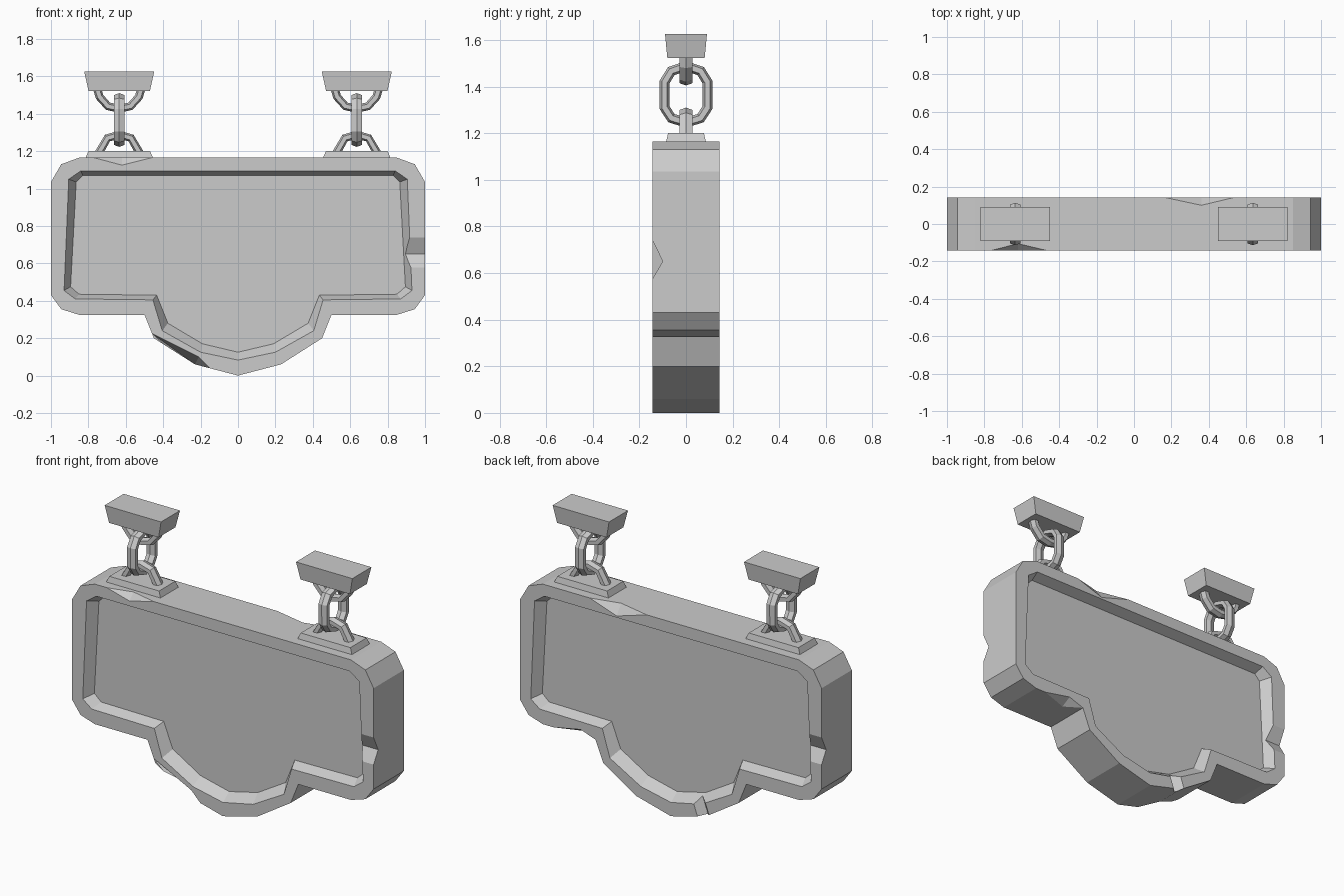
import bpy, bmesh
from mathutils import Vector

cube = bpy.data.objects.get("Cube")
if cube:
    bpy.data.objects.remove(cube, do_unlink=True)

stone = bpy.data.materials.new("plain_grey")
stone.use_nodes = True
GREY = (0.6, 0.6, 0.6, 1)
stone.diffuse_color = GREY
stone.node_tree.nodes["Principled BSDF"].inputs["Base Color"].default_value = GREY

HALF_DEPTH = 0.143
FLOOR_Y = 0.083


def make_object(name, bm):
    bmesh.ops.recalc_face_normals(bm, faces=bm.faces)
    mesh = bpy.data.meshes.new(name)
    bm.to_mesh(mesh)
    bm.free()
    mesh.materials.append(stone)
    obj = bpy.data.objects.new(name, mesh)
    bpy.context.collection.objects.link(obj)
    return obj


def loft(name, loops, close=False):
    """Skin rings of 3D points; cap the ends unless the loft closes on itself."""
    bm = bmesh.new()
    rings = [[bm.verts.new(p) for p in loop] for loop in loops]
    pairs = list(zip(rings, rings[1:]))
    if close:
        pairs.append((rings[-1], rings[0]))
    else:
        bm.faces.new(rings[0])
        bm.faces.new(rings[-1])
    n = len(rings[0])
    for a, b in pairs:
        for i in range(n):
            j = (i + 1) % n
            bm.faces.new((a[i], a[j], b[j], b[i]))
    return make_object(name, bm)


def hull(name, points):
    bm = bmesh.new()
    for p in points:
        bm.verts.new(p)
    bmesh.ops.convex_hull(bm, input=bm.verts)
    return make_object(name, bm)


def mirrored(half):
    """Complete a right-hand profile that starts on the centre line."""
    return half + [(-x, z) for x, z in reversed(half) if x > 0]


def at_y(profile, y):
    return [(x, y, z) for x, z in profile]


def carve(target, cutter):
    mod = target.modifiers.new("carve", "BOOLEAN")
    mod.operation, mod.solver, mod.object = "DIFFERENCE", "EXACT", cutter
    cutter.hide_render = True
    bpy.context.view_layer.objects.active = target
    bpy.ops.object.modifier_apply(modifier=mod.name)
    bpy.data.objects.remove(cutter, do_unlink=True)


# Sign board: extruded outline with a sloped recess on both faces
outline = mirrored([(0, 0), (.23, .06), (.45, .2), (.5, .325), (.85, .325), (.945, .355),
                    (1, .43), (1, 1.035), (.945, 1.13), (.85, 1.165)])
opening = mirrored([(0, .083), (.2, .125), (.405, .24), (.455, .405), (.87, .41),
                    (.93, .455), (.905, 1.05), (.84, 1.095)])
floor = mirrored([(0, .125), (.19, .17), (.375, .28), (.435, .43), (.85, .435),
                  (.895, .475), (.865, 1.035), (.83, 1.07)])
board = loft("sign_board", [at_y(outline, -HALF_DEPTH), at_y(outline, HALF_DEPTH)])
for side in (-1, 1):
    carve(board, loft("recess_cutter", [
        at_y(opening, side * (HALF_DEPTH + .05)),
        at_y(opening, side * HALF_DEPTH),
        at_y(floor, side * FLOOR_Y)]))


# Chips along the board edges: ends a and b, deepest points on face and rim
def edge_chip(a, b, face, rim, rim_y, side, outward):
    out = Vector((outward[0], side, outward[1])) * .05
    y = side * HALF_DEPTH
    pa, pb = Vector((a[0], y, a[1])), Vector((b[0], y, b[1]))
    carve(board, hull("chip_cutter", [
        pa, pb, (face[0], y, face[1]), (rim[0], side * rim_y, rim[1]),
        pa.lerp(pb, .5) + out]))


edge_chip((-.77, 1.165), (-.46, 1.165), (-.62, 1.125), (-.62, 1.165), .105, -1, (0, 1))
edge_chip((.16, 1.165), (.54, 1.165), (.36, 1.105), (.36, 1.165), .1, 1, (0, 1))
edge_chip((.78, .325), (.5, .325), (.6, .36), (.6, .325), .08, 1, (0, -1))
edge_chip((-.46, .225), (-.15, .039), (-.21, .1), (-.23, .06), .04, -1, (-.5, -1))


# Notches cut straight across the rim
def rim_notch(start, end, low, high, side):
    start, end = Vector(start), Vector(end)
    along = (end - start).normalized()
    across = Vector((-along.z, 0, along.x))
    loops = []
    for p in (start, end):
        deep = p + Vector((0, side * .1, 0))
        face = p + Vector((0, side * (HALF_DEPTH + .01), 0))
        loops.append([deep, face + across * high, face - across * low])
    carve(board, loft("notch_cutter", loops))


rim_notch((.885, 0, .65), (1.05, 0, .65), .09, .11, -1)
rim_notch((-.885, 0, .65), (-1.05, 0, .65), .11, .09, 1)
rim_notch((-.175, 0, .17), (-.225, 0, .03), .05, .05, 1)


# Tapered blocks for the chain mounts
def tapered_block(name, x, bottom, top):
    loops = []
    for hx, hy, z in (bottom, top):
        loops.append([(x + sx * hx, sy * hy, z)
                      for sx, sy in ((-1, -1), (1, -1), (1, 1), (-1, 1))])
    return loft(name, loops)


# Chain links: six-sided bar swept along a path in the xz or yz plane
def chain_link(name, x, path, closed, along_y):
    pts = [Vector(p) for p in path]
    n = len(pts)
    section = [(.022, 0), (.012, .028), (-.012, .028), (-.022, 0), (-.012, -.028), (.012, -.028)]
    loops = []
    for i, p in enumerate(pts):
        before = pts[i - 1] if closed or i else p
        after = pts[(i + 1) % n] if closed or i < n - 1 else p
        t = ((p - before).normalized() + (after - p).normalized()).normalized()
        normal = Vector((t.y, -t.x))
        loop = []
        for r, w in section:
            q = p + normal * r
            loop.append((x + w, q.x, q.y) if along_y else (x + q.x, w, q.y))
        loops.append(loop)
    return loft(name, loops, closed)


right_half = [(0, 1.245), (.063, 1.265), (.092, 1.31), (.092, 1.42), (.063, 1.467), (0, 1.488)]
ring = right_half + [(-y, z) for y, z in reversed(right_half[1:-1])]
lower = [(.115, 1.18), (.063, 1.27), (0, 1.288), (-.063, 1.27), (-.115, 1.18)]
upper = [(.118, 1.535), (.105, 1.49), (.06, 1.44), (0, 1.427),
         (-.06, 1.44), (-.105, 1.49), (-.118, 1.535)]

for label, x in (("left", .635), ("right", -.635)):
    tapered_block(label + "_base_plate", x, (.182, .086, 1.16), (.165, .077, 1.2))
    tapered_block(label + "_ceiling_mount", x, (.164, .08, 1.522), (.187, .09, 1.625))
    chain_link(label + "_lower_loop", x, lower, False, False)
    chain_link(label + "_middle_link", x, ring, True, True)
    chain_link(label + "_upper_loop", x, upper, False, False)
